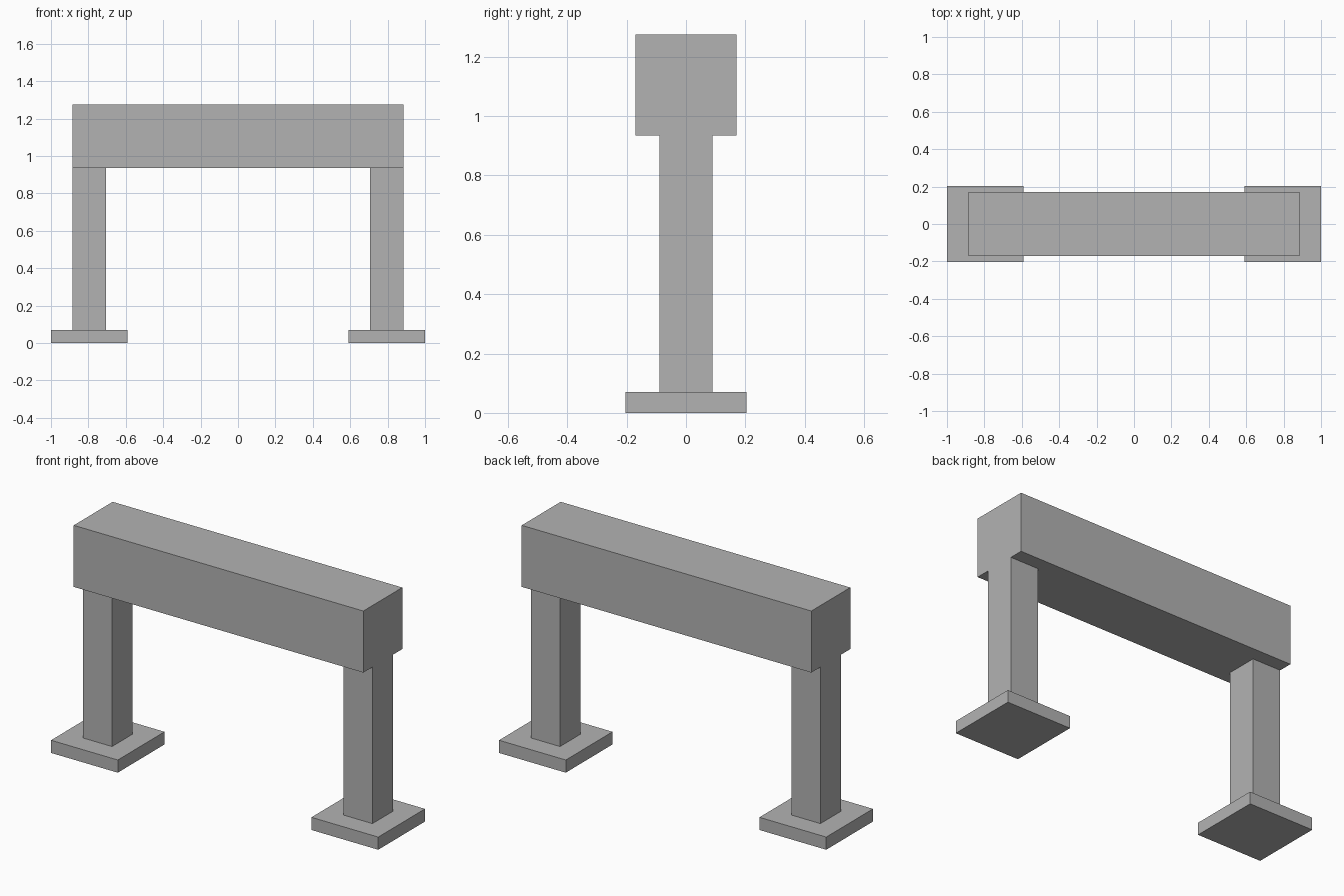
import bpy

if "Cube" in bpy.data.objects:
    bpy.data.objects.remove(bpy.data.objects["Cube"])

grey = bpy.data.materials.new("plain_grey")
grey.diffuse_color = (0.45, 0.45, 0.45, 1.0)
grey.use_nodes = True
grey.node_tree.nodes["Principled BSDF"].inputs["Base Color"].default_value = grey.diffuse_color


def box(name, x, y, z):
    """Axis-aligned box from (min, max) ranges."""
    ranges = (x, y, z)
    bpy.ops.mesh.primitive_cube_add(size=1, location=[(a + b) / 2 for a, b in ranges])
    ob = bpy.context.object
    ob.name = name
    ob.scale = [b - a for a, b in ranges]
    bpy.ops.object.transform_apply(location=False, rotation=False, scale=True)
    ob.data.materials.append(grey)
    return ob


# Horizontal top beam
box("top_beam", (-0.885, 0.885), (-0.17, 0.17), (0.935, 1.275))

# Post and foot plate on each side
for side, s in (("left", -1), ("right", 1)):
    box(side + "_post", sorted((s * 0.707, s * 0.885)), (-0.09, 0.09), (0.07, 0.935))
    box(side + "_foot_plate", sorted((s * 0.592, s * 1.0)), (-0.204, 0.204), (0.0, 0.07))
